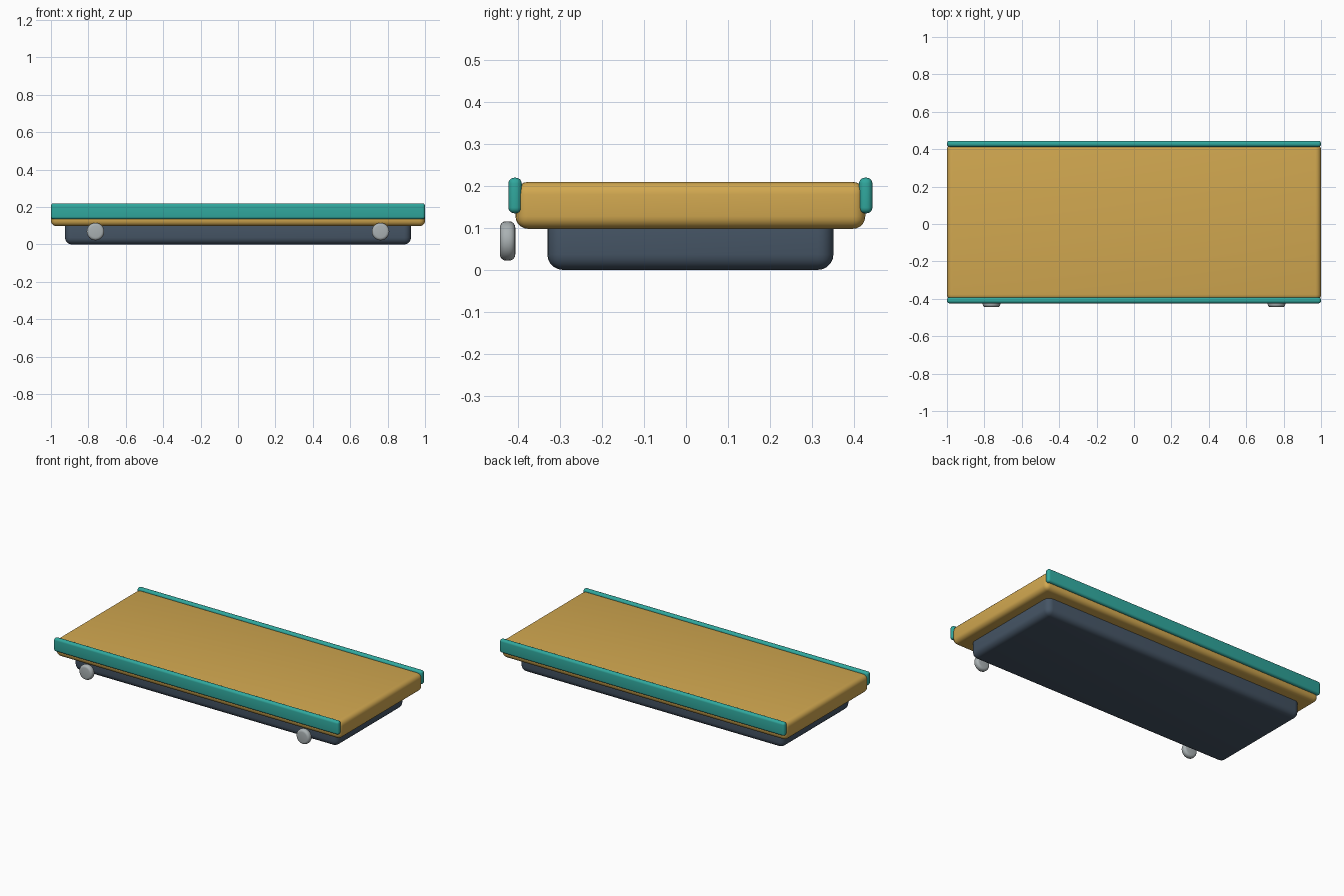
import bpy
import math

cube = bpy.data.objects.get("Cube")
if cube:
    bpy.data.objects.remove(cube, do_unlink=True)


def make_material(name, rgb):
    mat = bpy.data.materials.new(name)
    mat.use_nodes = True
    mat.diffuse_color = (*rgb, 1)
    mat.node_tree.nodes["Principled BSDF"].inputs["Base Color"].default_value = (*rgb, 1)
    return mat


ochre = make_material("ochre", (0.64, 0.39, 0.08))
teal = make_material("teal", (0.03, 0.39, 0.34))
slate = make_material("slate", (0.06, 0.09, 0.13))
silver = make_material("silver", (0.40, 0.44, 0.45))


def finish(name, mat, bevel, segments=5):
    """Name, colour, round over and smooth the active object."""
    obj = bpy.context.object
    obj.name = name
    obj.data.materials.append(mat)
    bpy.ops.object.transform_apply(location=False, rotation=True, scale=True)
    mod = obj.modifiers.new("rounding", "BEVEL")
    mod.width = bevel
    mod.segments = segments
    mod.limit_method = "ANGLE"
    mod.angle_limit = math.radians(40)
    bpy.ops.object.modifier_apply(modifier=mod.name)
    bpy.ops.object.shade_smooth_by_angle(angle=math.radians(35))
    return obj


def rounded_box(name, mat, x, y, z, bevel):
    """Box spanning the given (low, high) ranges."""
    spans = (x, y, z)
    bpy.ops.mesh.primitive_cube_add(size=1, location=[(a + b) / 2 for a, b in spans])
    bpy.context.object.scale = [b - a for a, b in spans]
    return finish(name, mat, bevel)


# Under-frame, reaching up into the deck
rounded_box("base", slate, (-0.925, 0.925), (-0.331, 0.352), (0, 0.14), 0.037)

# Main platform
rounded_box("deck", ochre, (-1, 1), (-0.407, 0.428), (0.098, 0.21), 0.03)

# Long side rails
for side, y in (("front", (-0.424, -0.392)), ("back", (0.413, 0.445))):
    rounded_box(side + "_rail", teal, (-1, 1), y, (0.135, 0.22), 0.014)

# Round discs below the front rail
for side, x in (("right", -0.762), ("left", 0.762)):
    bpy.ops.mesh.primitive_cylinder_add(
        vertices=24, radius=0.047, depth=0.037,
        location=(x, -0.426, 0.069), rotation=(math.pi / 2, 0, 0))
    finish(side + "_disc", silver, 0.015, 4)
